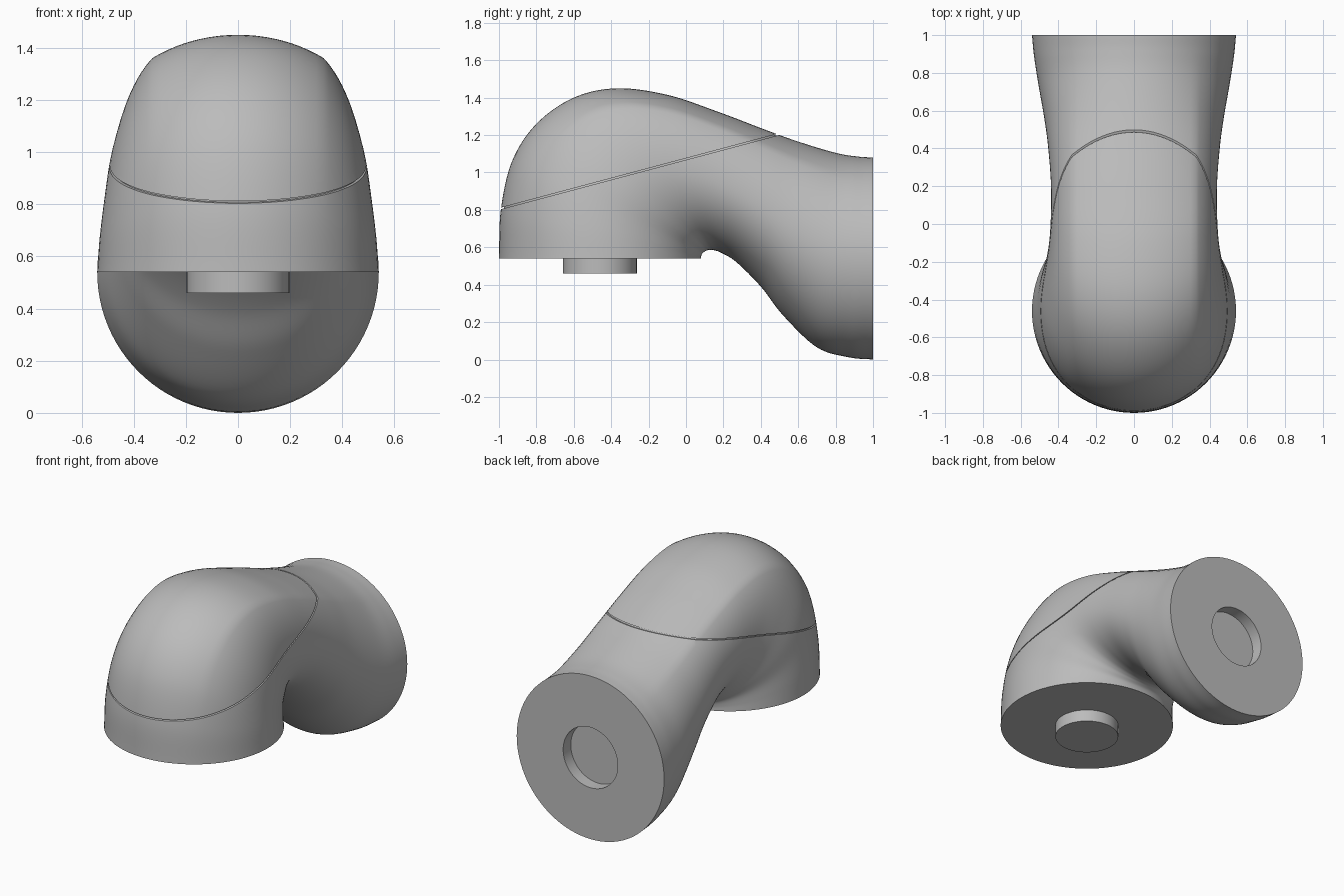
import bpy, bmesh, math
from mathutils import Vector

cube = bpy.data.objects.get("Cube")
if cube:
    bpy.data.objects.remove(cube, do_unlink=True)

grey = bpy.data.materials.new("plain grey")
grey.use_nodes = True
colour = (0.5, 0.5, 0.5, 1)
grey.diffuse_color = colour
grey.node_tree.nodes["Principled BSDF"].inputs["Base Color"].default_value = colour

RADIUS = 0.54
SIDES = 96
STEPS = 8
CREASE = math.sin(math.radians(37.5))

# Elbow stations: outer y, outer z, inner y, inner z, half width
STATIONS = [
    (-1, .54, .08, .54, .54),
    (-.99, .8, .082, .555, .53),
    (-.93, 1.06, .09, .57, .512),
    (-.8, 1.26, .105, .58, .495),
    (-.6, 1.4, .12, .585, .47),
    (-.37, 1.45, .145, .585, .45),
    (-.1, 1.415, .19, .57, .44),
    (.17, 1.325, .27, .52, .44),
    (.42, 1.23, .4, .39, .455),
    (.6, 1.165, .52, .235, .475),
    (.8, 1.105, .7, .065, .508),
    (.92, 1.085, .87, .012, .53),
    (1, 1.08, 1, 0, .54),
]


def smooth_stations():
    """Catmull-Rom interpolation between the stations."""
    pts = [Vector(s) for s in STATIONS]
    pts = [pts[0] * 2 - pts[1]] + pts + [pts[-1] * 2 - pts[-2]]
    out = []
    for i in range(1, len(pts) - 2):
        a, b, c, d = pts[i - 1:i + 3]
        for k in range(STEPS):
            t = k / STEPS
            out.append(b + (c - a) * (t / 2)
                       + (a * 2 - b * 5 + c * 4 - d) * (t * t / 2)
                       + (b * 3 - a - c * 3 + d) * (t ** 3 / 2))
    out.append(pts[-2])
    return out


def section(station, radius=RADIUS):
    """Oval ring: round crown, creased shoulders, elliptical inner half."""
    oy, oz, iy, iz, width = station
    outer, inner = Vector((0, oy, oz)), Vector((0, iy, iz))
    centre, half = (outer + inner) / 2, (outer - inner) / 2
    edge = CREASE * radius
    ring = []
    for i in range(SIDES):
        a = 2 * math.pi * i / SIDES
        x = radius * math.sin(a)
        if math.cos(a) < 0:
            x *= width / radius
        elif abs(x) > edge:
            over = (abs(x) - edge) * (width - edge) / (radius - edge)
            x = math.copysign(edge + over, x)
        ring.append(centre + half * math.cos(a) + Vector((x, 0, 0)))
    return ring


def elbow_mesh():
    """Closed elbow with a round socket sunk in the back face."""
    bm = bmesh.new()
    rings = [section(s) for s in smooth_stations()]
    for y in (1, .92):
        rings.append(section((y, .74, y, .34, .2), .2))
    loops = [[bm.verts.new(p) for p in ring] for ring in rings]
    for a, b in zip(loops, loops[1:]):
        for i in range(SIDES):
            j = (i + 1) % SIDES
            bm.faces.new((a[i], a[j], b[j], b[i]))
    bm.faces.new(loops[0])
    bm.faces.new(loops[-1])
    return bm


def finish(bm, name):
    bmesh.ops.recalc_face_normals(bm, faces=bm.faces[:])
    mesh = bpy.data.meshes.new(name)
    bm.to_mesh(mesh)
    bm.free()
    mesh.materials.append(grey)
    obj = bpy.data.objects.new(name, mesh)
    bpy.context.collection.objects.link(obj)
    bpy.ops.object.select_all(action='DESELECT')
    obj.select_set(True)
    bpy.context.view_layer.objects.active = obj
    bpy.ops.object.shade_smooth_by_angle(angle=math.radians(30))
    return obj


# Sloping parting line between cover and housing
SEAM = Vector((0, -1, .805))
NORMAL = Vector((0, -.4, 1.5)).normalized()
GAP = NORMAL * .004


def cut(bm, point, keep_above):
    res = bmesh.ops.bisect_plane(
        bm, geom=bm.verts[:] + bm.edges[:] + bm.faces[:], dist=1e-6,
        plane_co=point, plane_no=NORMAL,
        clear_inner=keep_above, clear_outer=not keep_above)
    edges = [e for e in res["geom_cut"] if isinstance(e, bmesh.types.BMEdge)]
    bmesh.ops.edgeloop_fill(bm, edges=edges)


# Top cover
bm = elbow_mesh()
cut(bm, SEAM + GAP, True)
finish(bm, "top_cover")

# Lower housing
bm = elbow_mesh()
cut(bm, SEAM - GAP, False)
finish(bm, "elbow_housing")

# Recessed core that closes the gap
bm = elbow_mesh()
cut(bm, SEAM + GAP, False)
cut(bm, SEAM - GAP, True)
middle = sum((v.co for v in bm.verts), Vector()) / len(bm.verts)
for v in bm.verts:
    offset = v.co - middle
    height = NORMAL * offset.dot(NORMAL)
    v.co = middle + height + (offset - height) * .98
finish(bm, "seam_core")

# Peg under the base
bm = bmesh.new()
bmesh.ops.create_cone(bm, cap_ends=True, segments=64, radius1=.197,
                      radius2=.197, depth=.1)
bmesh.ops.translate(bm, verts=bm.verts[:], vec=(0, -.46, .51))
finish(bm, "base_peg")
